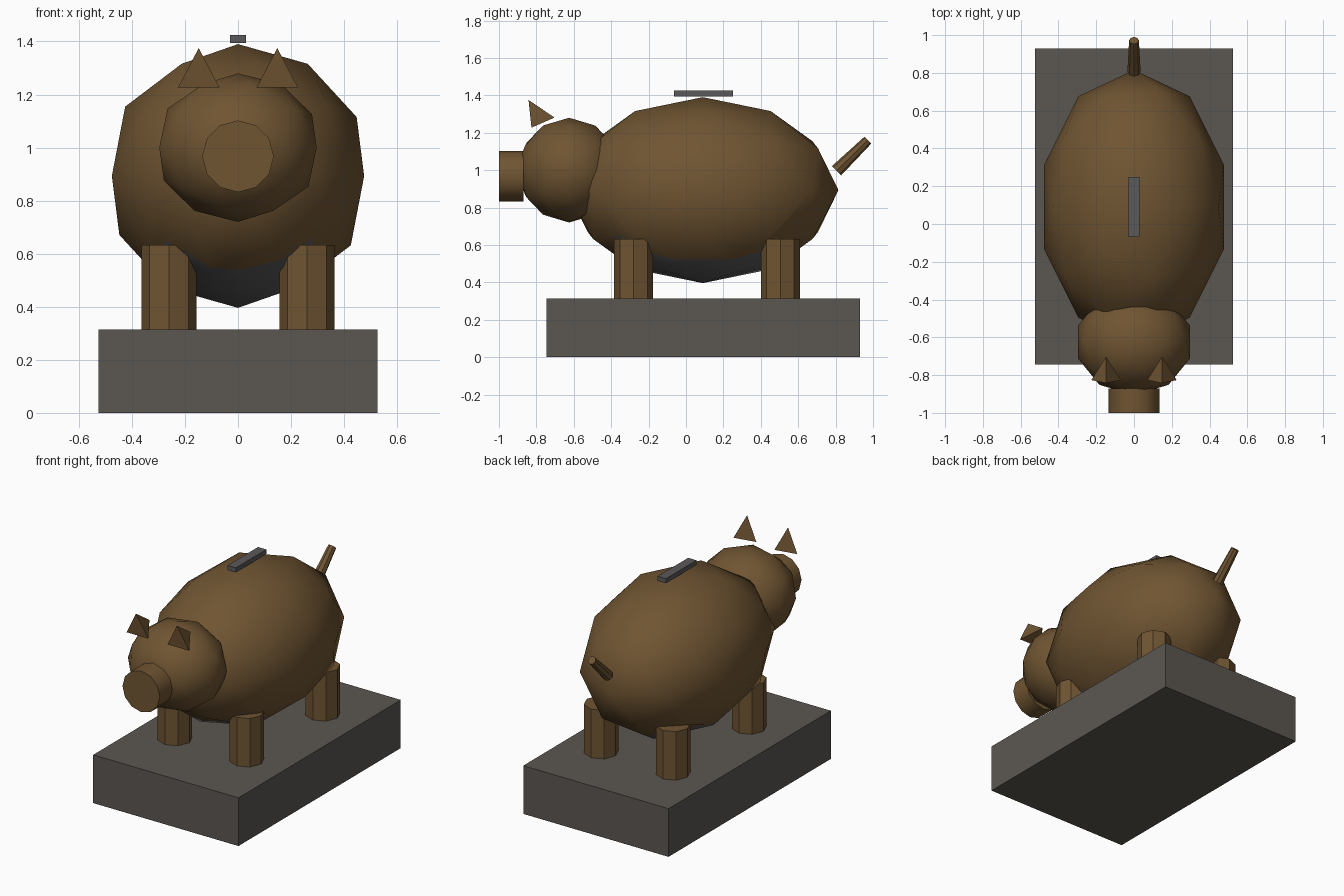
import bpy, bmesh, math
from mathutils import Vector, Matrix

old = bpy.data.objects.get("Cube")
if old:
    bpy.data.objects.remove(old, do_unlink=True)


def material(name, rgb):
    m = bpy.data.materials.new(name)
    m.use_nodes = True
    m.diffuse_color = (*rgb, 1)
    bsdf = next(n for n in m.node_tree.nodes if n.type == 'BSDF_PRINCIPLED')
    bsdf.inputs["Base Color"].default_value = (*rgb, 1)
    return m


BROWN = material("brown", (0.16, 0.09, 0.032))
STONE = material("stone grey", (0.105, 0.095, 0.083))
SLATE = material("slate grey", (0.105, 0.1, 0.1))


def finish(name, bm, mats, smooth=False):
    mesh = bpy.data.meshes.new(name)
    bm.to_mesh(mesh)
    bm.free()
    for m in mats:
        mesh.materials.append(m)
    obj = bpy.data.objects.new(name, mesh)
    bpy.context.collection.objects.link(obj)
    if smooth:
        bpy.ops.object.select_all(action='DESELECT')
        obj.select_set(True)
        bpy.context.view_layer.objects.active = obj
        bpy.ops.object.shade_smooth_by_angle(angle=math.radians(50))
    return obj


def box(name, lo, hi, mat):
    lo, hi = Vector(lo), Vector(hi)
    bm = bmesh.new()
    bmesh.ops.create_cube(bm, size=1, matrix=Matrix.Translation((lo + hi) / 2)
                          @ Matrix.Diagonal((*(hi - lo), 1)))
    return finish(name, bm, [mat])


def ball(center, radii):
    bm = bmesh.new()
    bmesh.ops.create_icosphere(bm, subdivisions=2, radius=1,
                               matrix=Matrix.Translation(center) @ Matrix.Diagonal((*radii, 1)))
    return bm


def rod(name, start, end, r1, r2, sides, smooth=False):
    # Cylinder or cone between two points
    start, end = Vector(start), Vector(end)
    axis = end - start
    tilt = Vector((0, 0, 1)).rotation_difference(axis).to_matrix().to_4x4()
    bm = bmesh.new()
    bmesh.ops.create_cone(bm, cap_ends=True, segments=sides, radius1=r1, radius2=r2,
                          depth=axis.length,
                          matrix=Matrix.Translation((start + end) / 2) @ tilt)
    bmesh.ops.remove_doubles(bm, verts=bm.verts, dist=0.0001)
    return finish(name, bm, [BROWN], smooth)


# Plinth and coin slot
box("plinth", (-0.525, -0.745, 0), (0.525, 0.93, 0.315), STONE)
box("coin_slot", (-0.03, -0.065, 1.395), (0.03, 0.25, 1.425), SLATE)

# Body, with a grey underside patch cut into its lower faces
bm = ball((0, 0.09, 0.893), (0.5, 0.725, 0.497))
cuts = [((0, -0.37, 0), (0, 1, 0)), ((0, 0.5, 0), (0, 1, 0)),
        ((-0.28, 0, 0), (1, 0, 0)), ((0.28, 0, 0), (1, 0, 0))]
for point, normal in cuts:
    low = [f for f in bm.faces if f.calc_center_median().z < 0.66]
    geom = low + list({e for f in low for e in f.edges}) + list({v for f in low for v in f.verts})
    bmesh.ops.bisect_plane(bm, geom=geom, dist=0.0001, plane_co=point, plane_no=normal)
for f in bm.faces:
    c = f.calc_center_median()
    f.material_index = int(c.z < 0.66 and abs(c.x) < 0.28 and -0.37 < c.y < 0.5)
finish("body", bm, [BROWN, SLATE], True)

# Head and snout
finish("head", ball((0, -0.625, 1.0), (0.312, 0.28, 0.28)), [BROWN], True)
rod("snout", (0, -0.87, 0.967), (0, -1.0, 0.967), 0.135, 0.135, 12, True)

# Ears and legs, on both sides
for side, s in (("left", 1), ("right", -1)):
    rod(side + "_ear", (0.148 * s, -0.785, 1.245), (0.148 * s, -0.842, 1.375), 0.09, 0, 3)
    for end, y in (("front", -0.28), ("back", 0.505)):
        rod(f"{end}_{side}_leg", (0.26 * s, y, 0.31), (0.26 * s, y, 0.632), 0.104, 0.104, 8)

# Tail
rod("tail", (0, 0.805, 0.997), (0, 0.972, 1.16), 0.035, 0.026, 8)
